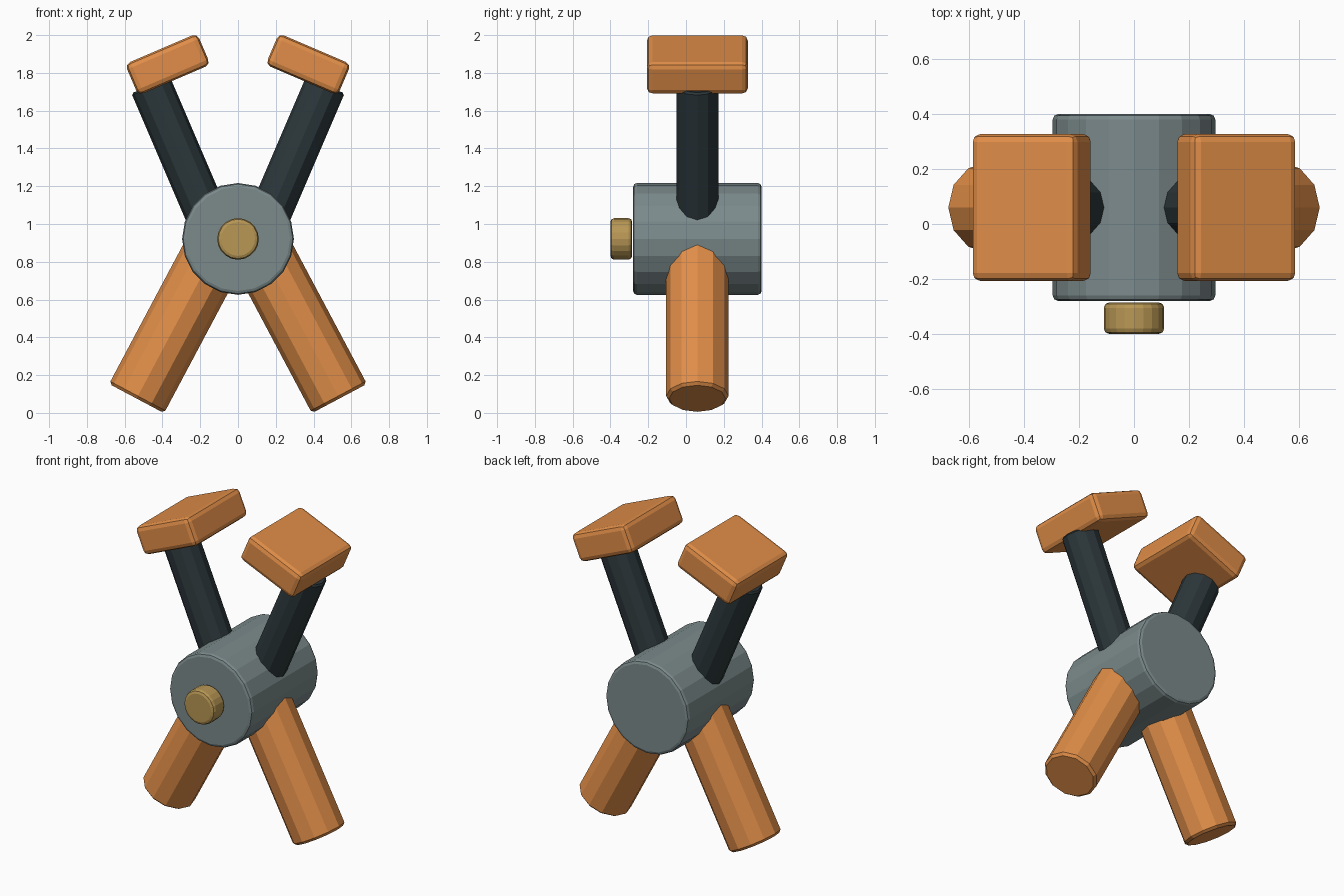
import bpy, bmesh
from math import radians, sin, cos
from mathutils import Matrix, Vector

if "Cube" in bpy.data.objects:
    bpy.data.objects.remove(bpy.data.objects["Cube"])

CY = 0.06  # shared depth of hub, arms and legs


def material(name, rgb):
    m = bpy.data.materials.new(name)
    m.diffuse_color = (*rgb, 1)
    m.use_nodes = True
    m.node_tree.nodes["Principled BSDF"].inputs["Base Color"].default_value = m.diffuse_color
    return m


ORANGE = material("orange", (0.75, 0.27, 0.065))
DARK = material("dark", (0.025, 0.038, 0.043))
STEEL = material("steel", (0.2, 0.255, 0.26))
BRASS = material("brass", (0.48, 0.31, 0.09))


def finish(bm, name, mat, matrix, bevel, segments):
    bmesh.ops.transform(bm, matrix=matrix, verts=bm.verts)
    bmesh.ops.recalc_face_normals(bm, faces=bm.faces)
    mesh = bpy.data.meshes.new(name)
    bm.to_mesh(mesh)
    bm.free()
    mesh.materials.append(mat)
    ob = bpy.data.objects.new(name, mesh)
    bpy.context.collection.objects.link(ob)
    mod = ob.modifiers.new("Bevel", 'BEVEL')
    mod.width, mod.segments = bevel, segments
    mod.limit_method, mod.angle_limit = 'ANGLE', radians(45)
    return ob


def cylinder(name, mat, loc, axis, degrees, radius, depth, sides, bevel, segments=2):
    bm = bmesh.new()
    bmesh.ops.create_cone(bm, cap_ends=True, segments=sides,
                          radius1=radius, radius2=radius, depth=depth)
    mx = Matrix.Translation(loc) @ Matrix.Rotation(radians(degrees), 4, axis)
    return finish(bm, name, mat, mx, bevel, segments)


def box(name, mat, loc, degrees, size, bevel):
    bm = bmesh.new()
    bmesh.ops.create_cube(bm, size=1)
    mx = (Matrix.Translation(loc) @ Matrix.Rotation(radians(degrees), 4, 'Y')
          @ Matrix.Diagonal((*size, 1)))
    return finish(bm, name, mat, mx, bevel, 2)


# Central hub and front knob, both along y
cylinder("hub", STEEL, (0, 0.06, 0.921), 'X', 90, 0.296, 0.68, 20, 0.02)
cylinder("knob", BRASS, (0, -0.3425, 0.921), 'X', 90, 0.11, 0.115, 20, 0.02)

ARM, LEG = 23.2, 28.0
for side, s in (("left", -1), ("right", 1)):
    # Dark arm, measured back from its upper end
    a, length = radians(ARM), 0.86
    end = Vector((s * 0.462, CY, 1.735))
    mid = end - Vector((s * sin(a), 0, cos(a))) * length / 2
    cylinder(side + "_arm", DARK, mid, 'Y', s * ARM, 0.111, length, 12, 0.01, 1)

    # Tilted pad on top of the arm
    box(side + "_pad", ORANGE, (s * 0.372, CY, 1.845), s * ARM,
        (0.415, 0.535, 0.18), 0.03)

    # Thick leg, measured up from its foot
    a, length = radians(LEG), 0.9
    foot = Vector((s * 0.537, CY, 0.076))
    mid = foot + Vector((-s * sin(a), 0, cos(a))) * length / 2
    cylinder(side + "_leg", ORANGE, mid, 'Y', -s * LEG, 0.165, length, 12, 0.015, 1)
